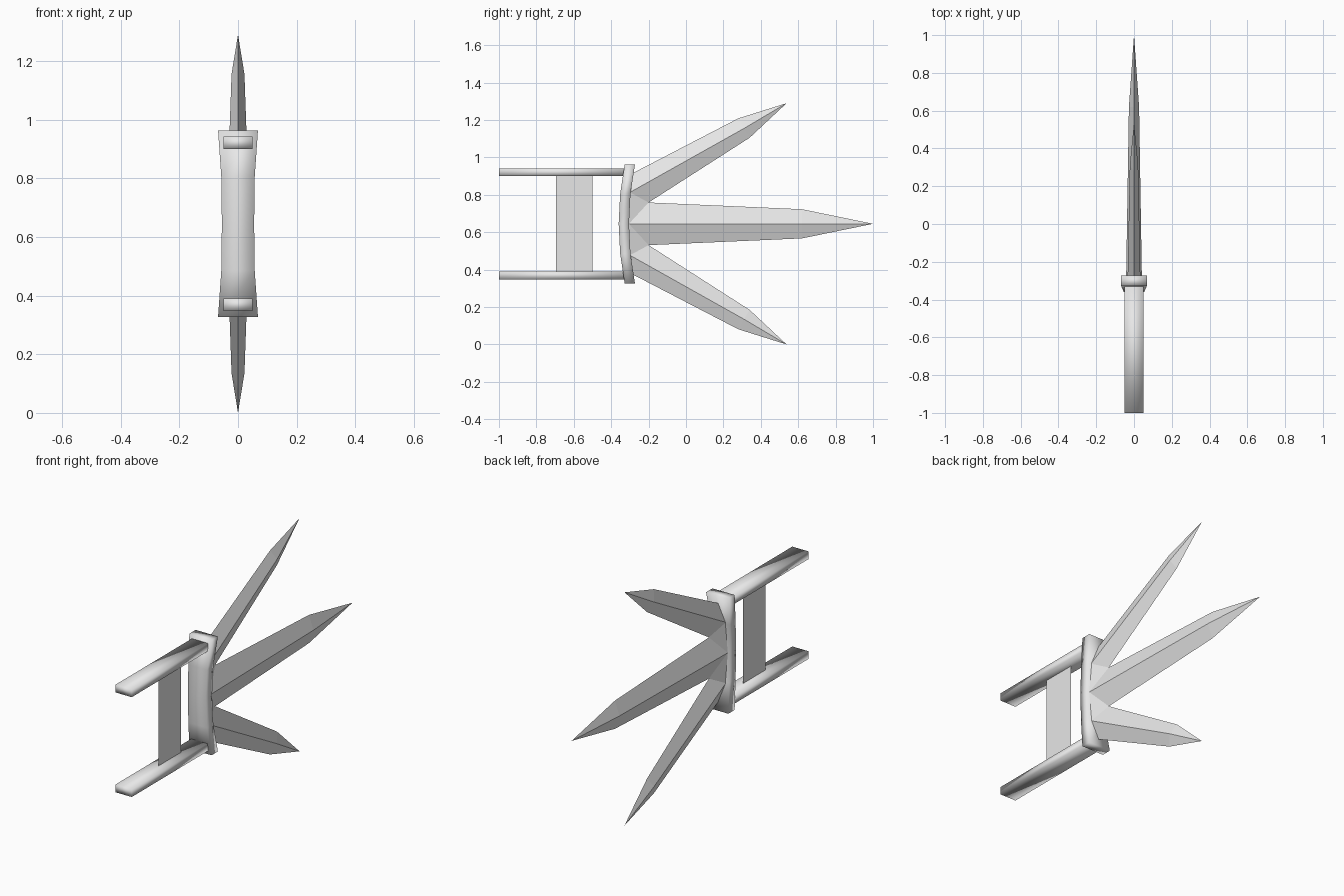
import bpy

if "Cube" in bpy.data.objects:
    bpy.data.objects.remove(bpy.data.objects["Cube"])

MID = 0.645  # height of the symmetry plane

steel = bpy.data.materials.new("plain grey")
steel.diffuse_color = (0.8, 0.8, 0.8, 1)
steel.use_nodes = True
steel.node_tree.nodes["Principled BSDF"].inputs["Base Color"].default_value = steel.diffuse_color


def make(name, verts, faces, mirror=(False, False, False), smooth=False):
    mesh = bpy.data.meshes.new(name)
    mesh.from_pydata(verts, [], faces)
    mesh.materials.append(steel)
    for p in mesh.polygons:
        p.use_smooth = smooth
    ob = bpy.data.objects.new(name, mesh)
    bpy.context.collection.objects.link(ob)
    ob.location.z = MID
    if any(mirror):
        m = ob.modifiers.new("mirror", 'MIRROR')
        m.use_axis = mirror
        m.merge_threshold = 0.0005
    return ob


def loft(name, rings, mirror=(False, False, False)):
    """Smooth closed skin through four-cornered rings."""
    n = len(rings)
    verts = [v for r in rings for v in r]
    faces = [(4 * i + k, 4 * i + (k + 1) % 4, 4 * i + 4 + (k + 1) % 4, 4 * i + 4 + k)
             for i in range(n - 1) for k in range(4)]
    faces += [(3, 2, 1, 0), tuple(4 * (n - 1) + k for k in range(4))]
    return make(name, verts, faces, mirror, True)


# Three-pronged blade: one quarter, mirrored left-right and up-down
quarter = {
    "root": (0.042, -0.305, 0), "ridge": (0.027, 0.62, 0), "tip": (0, 1.0, 0),
    "shoulder": (0, 0.62, 0.078), "valley": (0, -0.2, 0.114),
    "side_root": (0.034, -0.3, 0.168), "side_ridge": (0.022, 0.31, 0.51),
    "side_tip": (0, 0.538, 0.645), "side_low": (0, 0.34, 0.46),
    "side_high": (0, 0.28, 0.564), "side_top": (0, -0.3, 0.263),
}
keys = list(quarter)
facets = ["root ridge shoulder valley", "ridge tip shoulder", "root valley side_root",
          "side_root valley side_low side_ridge", "side_low side_tip side_ridge",
          "side_root side_ridge side_high side_top", "side_ridge side_tip side_high"]
make("blades", list(quarter.values()),
     [[keys.index(k) for k in f.split()] for f in facets], (True, False, True))

# Curved guard, flaring toward its ends
rings = []
for z, w, front, back in [(-0.318, 0.068, -0.328, -0.273), (-0.16, 0.057, -0.352, -0.297),
                          (0, 0.055, -0.36, -0.305), (0.16, 0.057, -0.352, -0.297),
                          (0.318, 0.068, -0.328, -0.273)]:
    rings.append([(-w, front, z), (w, front, z), (w, back, z), (-w, back, z)])
loft("guard", rings)

# Two arm bars, above and below
lo, hi, w = 0.255, 0.297, 0.05
loft("arm_bars", [[(-w, y, lo), (-w, y, hi), (w, y, hi), (w, y, lo)]
                  for y in (-1.0, -0.325)], (False, False, True))

# Thin hand grip between the bars
make("grip", [(0, -0.695, -lo), (0, -0.5, -lo), (0, -0.5, lo), (0, -0.695, lo)],
     [(0, 1, 2, 3)])
